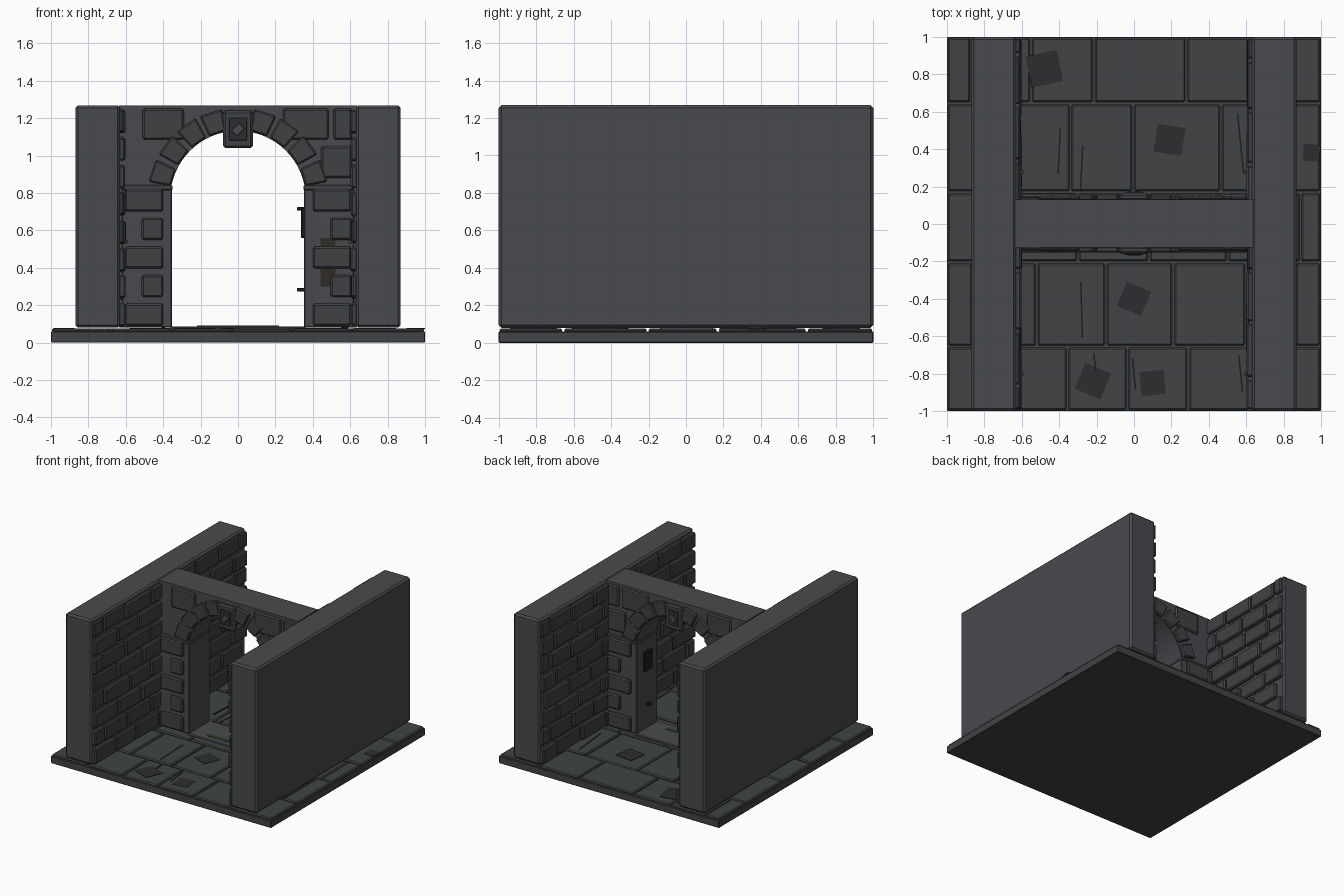
import bpy, bmesh, math, random
from mathutils import Matrix, Vector

if "Cube" in bpy.data.objects:
    bpy.data.objects.remove(bpy.data.objects["Cube"])

random.seed(7)


def mat(name, col):
    m = bpy.data.materials.new(name)
    m.diffuse_color = (*col, 1)
    m.use_nodes = True
    m.node_tree.nodes["Principled BSDF"].inputs["Base Color"].default_value = m.diffuse_color
    return m


WALL = mat("wall_stone", (0.065, 0.068, 0.075))
BLOCK = mat("block_stone", (0.05, 0.053, 0.057))
FLOOR = mat("floor_stone", (0.052, 0.057, 0.06))
DARK = mat("dark_chip", (0.025, 0.027, 0.03))
IRON = mat("iron", (0.012, 0.012, 0.014))
RUST = mat("rust", (0.16, 0.06, 0.025))
STAIN = mat("stain", (0.03, 0.025, 0.02))
MOSS = mat("moss", (0.03, 0.06, 0.025))


def finish(name, bm, m, bevel=0):
    bmesh.ops.recalc_face_normals(bm, faces=bm.faces)
    me = bpy.data.meshes.new(name)
    bm.to_mesh(me)
    bm.free()
    ob = bpy.data.objects.new(name, me)
    bpy.context.collection.objects.link(ob)
    me.materials.append(m)
    if bevel:
        b = ob.modifiers.new("chamfer", "BEVEL")
        b.width, b.segments, b.limit_method = bevel, 1, "ANGLE"
        b.angle_limit = math.radians(40)
    return ob


def box(name, x, y, z, m=BLOCK, bevel=0.008, rot=0, axis="Z"):
    """Box from (min, max) ranges, optionally turned about its centre."""
    bm = bmesh.new()
    bmesh.ops.create_cube(bm, size=1)
    r = (x, y, z)
    c = Vector([(a + b) / 2 for a, b in r])
    s = [abs(b - a) for a, b in r]
    bm.transform(Matrix.Translation(c) @ Matrix.Rotation(rot, 4, axis) @ Matrix.Diagonal((*s, 1)))
    return finish(name, bm, m, bevel)


def extrude_xz(name, pts, y0, y1, m, bevel=0):
    """Extrude an outline in the xz plane along y."""
    bm = bmesh.new()
    f = bm.faces.new([bm.verts.new((x, y0, z)) for x, z in pts])
    g = bmesh.ops.extrude_face_region(bm, geom=[f])["geom"]
    bmesh.ops.translate(bm, verts=[v for v in g if isinstance(v, bmesh.types.BMVert)], vec=(0, y1 - y0, 0))
    return finish(name, bm, m, bevel)


# floor slab and flagstones
box("floor_slab", (-1, 1), (-1, 1), (0, 0.06), FLOOR, 0.004)
rows = [
    (-1, -0.655, (-1, -0.68, -0.355, -0.035, 0.29, 0.62, 1)),
    (-0.655, -0.205, (-1, -0.86, -0.52, -0.15, 0.21, 0.6, 0.86, 1)),
    (-0.205, 0.17, (-1, -0.62, -0.3, 0.08, 0.5, 0.89, 1)),
    (0.17, 0.645, (-1, -0.66, -0.34, -0.005, 0.465, 0.8, 1)),
    (0.645, 1, (-1, -0.87, -0.55, -0.215, 0.28, 0.64, 1)),
]
g = 0.006
for y0, y1, xs in rows:
    for x0, x1 in zip(xs, xs[1:]):
        box("flagstone", (max(x0 + g, -0.998), min(x1 - g, 0.998)), (max(y0 + g, -0.998), min(y1 - g, 0.998)),
            (0.055, 0.077 - random.uniform(0, 0.004)), FLOOR, 0.008)

# worn patches and cracks in the floor
for x, y, w, a in [(-0.22, -0.84, 0.15, -0.4), (0.1, -0.85, 0.13, 0.1), (0.19, 0.45, 0.15, -0.15),
                   (0, -0.4, 0.14, -0.4), (-0.48, 0.83, 0.17, 0.2), (0.95, 0.38, 0.09, -0.1)]:
    box("floor_patch", (x - w / 2, x + w / 2), (y - w / 2, y + w / 2), (0.072, 0.079), DARK, 0, a)
for x, y, l, a in [(-0.4, 0.39, 0.24, -0.05), (-0.28, 0.3, 0.24, -0.05), (0.57, 0.43, 0.32, 0.1),
                   (-0.28, -0.46, 0.3, 0.03), (-0.21, -0.74, 0.1, 0.1), (0, -0.8, 0.17, 0.1), (0.57, -0.8, 0.2, 0.1)]:
    box("floor_crack", (x - 0.004, x + 0.004), (y - l / 2, y + l / 2), (0.072, 0.08), IRON, 0, a)

# side walls with running-bond bricks on the inner faces
TOP = 1.268
for s in (-1, 1):
    box("side_wall", (s * 0.63, s * 0.87), (-1, 1), (0.08, TOP), WALL, 0.014)
    for r in range(8):
        z0 = 0.088 + r * 0.148
        y = -0.99 - (0.15 if r % 2 else 0)
        while y < 0.95:
            ln = random.uniform(0.25, 0.31)
            a, b = max(y, -0.99), min(y + ln, 0.99)
            if b - a > 0.05:
                dz = random.uniform(-0.006, 0.006)
                box("wall_brick", (s * random.uniform(0.6, 0.612), s * 0.64), (a, b),
                    (z0 + dz, z0 + 0.122 + dz), BLOCK, 0.009)
            y += ln + 0.017
    # small rusty studs
    for y, z in ((-0.8, 0.54), (0.28, 0.99)):
        box("rust_stud", (s * 0.59, s * 0.61), (y - 0.01, y + 0.01), (z - 0.01, z + 0.01), RUST, 0.003)

# cross wall with round-headed doorway
CZ, R = 0.77, 0.362
a0 = math.asin((0.84 - CZ) / R)
arc = [(R * math.cos(t), CZ + R * math.sin(t)) for t in
       [a0 + (math.pi - 2 * a0) * i / 28 for i in range(29)]]
w = arc[0][0]
outline = [(0.635, 0.08), (0.635, TOP), (-0.635, TOP), (-0.635, 0.08), (-w, 0.08)] + arc[::-1] + [(w, 0.08)]
extrude_xz("arch_wall", outline, -0.125, 0.13, WALL)
box("threshold", (-0.36, 0.36), (-0.14, 0.145), (0.06, 0.086), WALL, 0.006)
box("threshold_moss", (-0.22, 0.22), (-0.09, -0.05), (0.08, 0.09), MOSS, 0)

# door piers with quoins
for s in (-1, 1):
    box("door_pier", (s * 0.352, s * 0.62), (-0.132, 0.137), (0.08, 0.82), WALL, 0.006)
    box("pier_cap", (s * 0.35, s * 0.62), (-0.138, 0.143), (0.815, 0.842), WALL, 0.006)

# facing stones, voussoirs and keystone on both faces of the cross wall
for f, face in ((-1, -0.12), (1, 0.125)):
    def yr(d):
        return (face, face + f * d)
    for s in (-1, 1):
        for i in range(5):
            z = 0.09 + i * 0.153
            xr = (0.4, 0.605) if i % 2 == 0 else (0.495 if s > 0 else 0.4, 0.61 if s > 0 else 0.515)
            box("quoin", (s * xr[0], s * xr[1]), yr(0.032), (z, z + 0.118), BLOCK, 0.01)
    for x0, x1, z0, z1 in [(-0.51, -0.29, 1.085, 1.252), (0.24, 0.485, 1.085, 1.252),
                           (0.51, 0.61, 1.085, 1.252), (0.445, 0.61, 0.88, 1.05)]:
        box("spandrel_stone", (x0, x1), yr(0.025), (z0, z1), BLOCK, 0.01)
    for d in (162, 143.5, 125, 107.5, 72.5, 55, 36.5, 18):
        h = math.radians(7.3)
        t = math.radians(d)
        pts = [(r * math.cos(u), CZ + r * math.sin(u)) for r, u in
               ((0.368, t - h), (0.485, t - h), (0.485, t + h), (0.368, t + h))]
        extrude_xz("voussoir", pts, *yr(0.032), BLOCK, 0.008)
    box("keystone", (-0.08, 0.08), yr(0.04), (1.04, 1.24), BLOCK, 0.012)
    box("keystone_panel", (-0.048, 0.048), yr(0.045), (1.08, 1.2), DARK, 0.003)
    box("keystone_chip", (-0.022, 0.022), yr(0.049), (1.108, 1.168), WALL, 0.003, 0.75, "Y")

# iron latch plate and hinge pins in the doorway, damp stains on the right pier
box("latch_plate", (0.337, 0.356), (-0.05, 0.05), (0.56, 0.72), IRON, 0.004)
for z in (0.283, 0.715):
    box("hinge_pin", (0.315, 0.356), (-0.015, 0.015), (z - 0.01, z + 0.01), IRON, 0.004)
box("damp_stain", (0.44, 0.52), (-0.137, -0.12), (0.3, 0.56), STAIN, 0)
